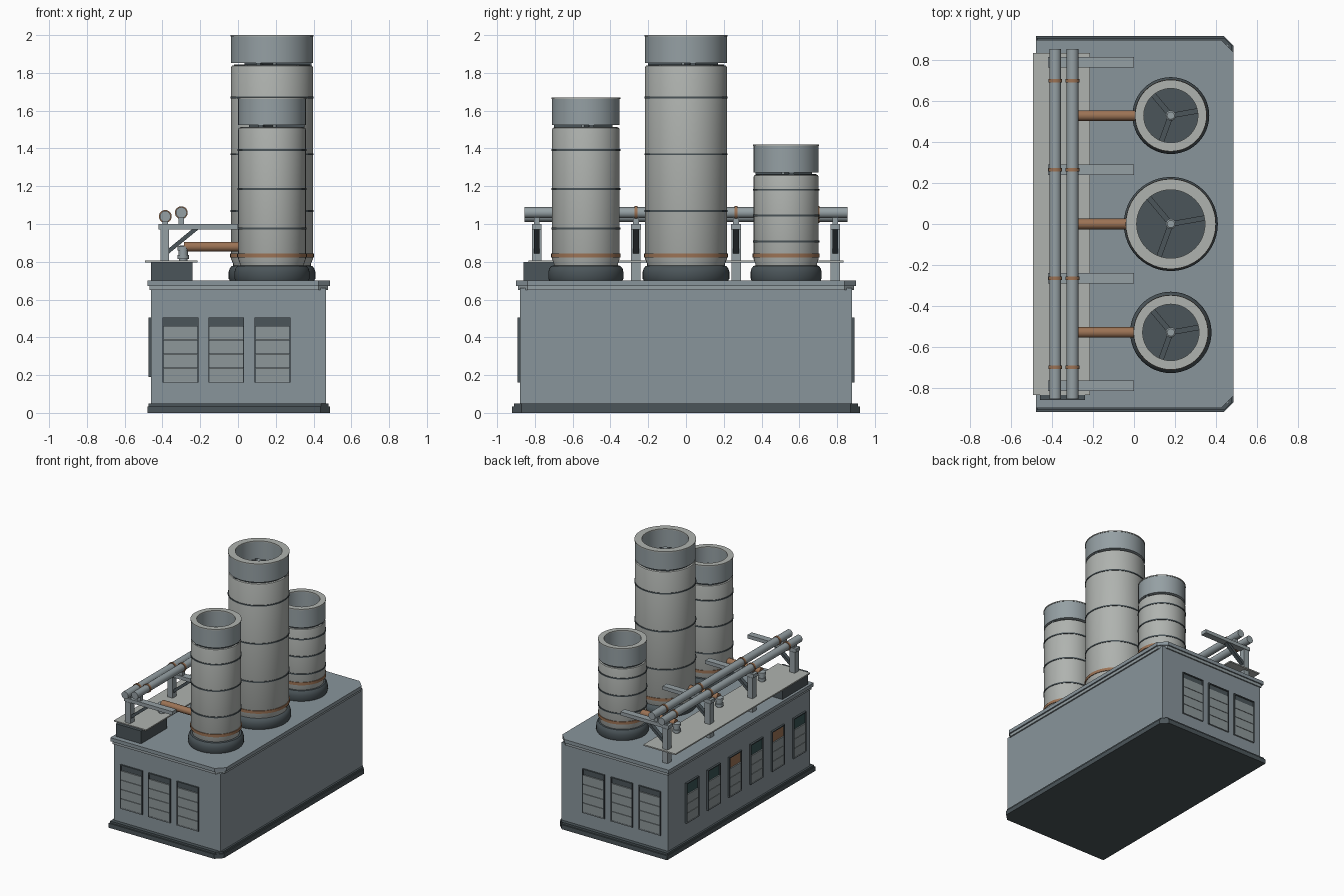
import bpy, bmesh, math
from mathutils import Matrix, Vector

if "Cube" in bpy.data.objects:
    bpy.data.objects.remove(bpy.data.objects["Cube"])


def mat(name, r, g, b):
    m = bpy.data.materials.new(name)
    m.diffuse_color = (r, g, b, 1)
    m.use_nodes = True
    m.node_tree.nodes["Principled BSDF"].inputs["Base Color"].default_value = m.diffuse_color
    return m


WALL = mat("blue_grey", .25, .30, .33)
STEEL = mat("steel_grey", .30, .35, .37)
LIGHT = mat("pale_grey", .43, .45, .43)
PANEL = mat("panel_grey", .27, .31, .32)
DARK = mat("dark_grey", .07, .09, .10)
TEAL = mat("dark_teal", .04, .09, .09)
COPPER = mat("copper", .33, .17, .09)


def finish(name, bm, m, M=None, smooth=False):
    bmesh.ops.recalc_face_normals(bm, faces=bm.faces)
    me = bpy.data.meshes.new(name)
    bm.to_mesh(me)
    bm.free()
    me.materials.append(m)
    o = bpy.data.objects.new(name, me)
    bpy.context.collection.objects.link(o)
    if M is not None:
        o.matrix_world = M
    if smooth:
        bpy.ops.object.select_all(action='DESELECT')
        o.select_set(True)
        bpy.context.view_layer.objects.active = o
        bpy.ops.object.shade_smooth_by_angle(angle=math.radians(35))
    return o


def box(name, lo, hi, m, M=None):
    bm = bmesh.new()
    bmesh.ops.create_cube(bm, size=1)
    for v in bm.verts:
        v.co = [lo[i] + (v.co[i] + .5) * (hi[i] - lo[i]) for i in range(3)]
    return finish(name, bm, m, M)


def prism(name, pts, depth, m, M=None):
    # extrude an outline drawn in xy upwards along z
    bm = bmesh.new()
    f = bm.faces.new([bm.verts.new((x, y, 0)) for x, y in pts])
    ext = bmesh.ops.extrude_face_region(bm, geom=[f])
    bmesh.ops.translate(bm, vec=(0, 0, depth),
                        verts=[e for e in ext['geom'] if isinstance(e, bmesh.types.BMVert)])
    return finish(name, bm, m, M)


def lathe(name, prof, m, M=None, n=48, closed=False):
    # revolve (radius, height) points about z; open profiles get end caps
    bm = bmesh.new()
    rings = [[bm.verts.new((r * math.cos(2 * math.pi * i / n), r * math.sin(2 * math.pi * i / n), z))
              for i in range(n)] for r, z in prof]
    pairs = list(zip(rings, rings[1:]))
    if closed:
        pairs.append((rings[-1], rings[0]))
    else:
        bm.faces.new(rings[0])
        bm.faces.new(rings[-1])
    for a, b in pairs:
        for i in range(n):
            j = (i + 1) % n
            bm.faces.new((a[i], a[j], b[j], b[i]))
    return finish(name, bm, m, M, True)


def rod(name, a, b, r, m, n=24):
    a, b = Vector(a), Vector(b)
    d = b - a
    M = Matrix.Translation(a) @ d.to_track_quat('Z', 'Y').to_matrix().to_4x4()
    return lathe(name, [(r, 0), (r, d.length)], m, M, n)


def slab(name, x0, x1, y, z0, z1, cut, m):
    pts = [(x0, -y), (x1 - cut, -y), (x1, -y + cut), (x1, y - cut), (x1 - cut, y), (x0, y)]
    return prism(name, pts, z1 - z0, m, Matrix.Translation((0, 0, z0)))


# building
slab("base_plinth", -.48, .487, .92, 0, .035, .05, DARK)
slab("base_step", -.475, .48, .91, .035, .05, .04, DARK)
box("building_body", (-.46, -.88, .05), (.465, .88, .66), WALL)
slab("roof_trim", -.468, .476, .89, .65, .672, .05, STEEL)
slab("roof_slab", -.48, .487, .90, .672, .70, .06, WALL)


# shuttered window: local x along wall, y outward, z up
def window(name, M, w, z0, z1, out, rows, top, topcol):
    h = w / 2
    zt = z1 - top
    for s in (-1, 1):
        a, b = sorted((s * h, s * (h - .007)))
        box(name + "_jamb", (a, -.01, z0), (b, out, z1), DARK, M)
    box(name + "_sill", (-h, -.01, z0), (h, out, z0 + .007), STEEL, M)
    box(name + "_lintel", (-h, -.01, z1 - .008), (h, out, z1), DARK, M)
    box(name + "_upper_panel", (-h + .006, -.01, zt), (h - .006, out * .35, z1 - .006), topcol, M)
    step = (zt - z0 - .007) / rows
    for k in range(rows):
        zz = z0 + .007 + k * step
        box(name + "_slat", (-h + .006, -.01, zz), (h - .006, out * .75, zz + step - .003), PANEL, M)


for x in (-.305, -.062, .183):
    window("front_window", Matrix.Translation((x, -.88, 0)) @ Matrix.Rotation(math.pi, 4, 'Z'),
           .19, .16, .505, .012, 4, .045, DARK)
    window("back_window", Matrix.Translation((x, .88, 0)), .19, .16, .505, .012, 4, .045, DARK)
for i in range(6):
    window("side_window", Matrix.Translation((-.46, .59 - .266 * i, 0)) @ Matrix.Rotation(math.pi / 2, 4, 'Z'),
           .155, .19, .505, .015, 3, .09, COPPER if i in (2, 4) else TEAL)


# chimney stacks
def stack(name, y, r, R, top):
    M = Matrix.Translation((.18, y, 0))
    bt, cb = top - .16, top - .147
    lathe(name + "_foot", [(R * .96, .695), (R, .712), (R, .745), (R * .975, .765), (R * .92, .778),
                           (r * .9, .782)], DARK, M)
    lathe(name + "_body", [(r * .94, .77), (r * .95, .79), (r, .815), (r, bt - .012),
                           (r * .985, bt - .003), (r * .96, bt)], LIGHT, M)
    lathe(name + "_floor", [(r * .93, bt - .004), (r * .93, bt + .004)], DARK, M)
    lathe(name + "_band", [(r + .005, .823), (r + .005, .845)], COPPER, M)
    for f in (.28, .56, .84):
        z = .77 + f * (bt - .77)
        lathe(name + "_seam_ring", [(r + .004, z - .005), (r + .004, z + .005)], DARK, M)
    ri = r * .77
    lathe(name + "_cap", [(r, cb), (r, top - .008), (ri, top - .008), (ri, cb)], STEEL, M, closed=True)
    lathe(name + "_cap_rim", [(r + .003, top - .008), (r + .003, top), (ri, top), (ri, top - .008)],
          LIGHT, M, closed=True)
    # vanes and hub inside the mouth
    lathe(name + "_hub", [(.025, bt), (.025, top - .075), (.018, top - .07)], STEEL, M, 20)
    for a in (10, 130, 250):
        box(name + "_vane", (0, -.013, bt), (r * .97, .013, cb + .01), DARK,
            M @ Matrix.Rotation(math.radians(a), 4, 'Z'))
    # copper feed pipe with its valve pot
    rod(name + "_feed_pipe", (-.285, y, .88), (.18 - r + .02, y, .88), .026, COPPER)
    lathe(name + "_valve", [(.022, .80), (.022, .815), (.03, .816), (.03, .835), (.024, .836), (.024, .86),
                            (.03, .861), (.03, .88), (.02, .885)], STEEL, Matrix.Translation((-.29, y, 0)), 24)


stack("front_stack", -.53, .179, .199, 1.67)
stack("middle_stack", 0, .217, .23, 2.0)
stack("rear_stack", .53, .172, .188, 1.42)

# walkway and equipment box
box("walkway_plate", (-.493, -.835, .797), (-.215, .835, .807), LIGHT)
box("equipment_box", (-.46, -.86, .70), (-.24, -.54, .80), DARK)

# pipe support frames
for y in (-.79, -.265, .265, .79):
    box("support_post", (-.41, y - .025, .70), (-.365, y + .025, .97), STEEL)
    box("support_beam", (-.42, y - .026, .972), (0, y + .026, 1.0), STEEL)
    brace = [(-.37, .84), (-.37, .868), (-.24, .975), (-.205, .975)]
    prism("support_brace", brace, .03, DARK,
          Matrix.Translation((0, y + .015, 0)) @ Matrix.Rotation(math.pi / 2, 4, 'X'))

# long header pipes with clamps
for x, z in ((-.385, 1.04), (-.30, 1.06)):
    rod("header_pipe", (x, -.855, z), (x, .855, z), .029, STEEL)
    for y in (-.70, -.265, .265, .70):
        rod("pipe_clamp", (x, y - .008, z), (x, y + .008, z), .034, COPPER)
    for y in (-.79, -.265, .265, .79):
        box("pipe_saddle", (x - .015, y - .015, .995), (x + .015, y + .015, z - .02), STEEL)
